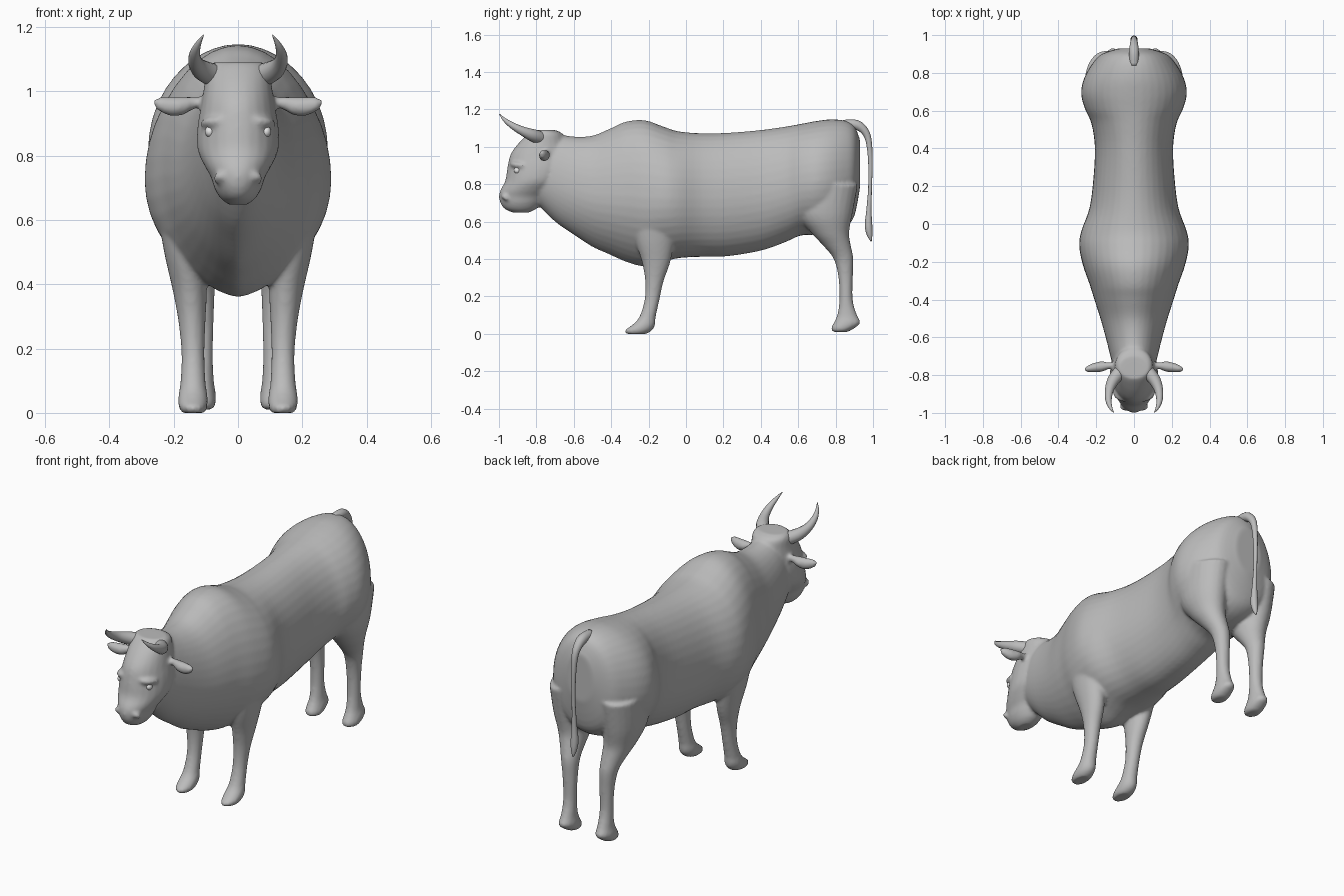
import bpy, bmesh, math
from mathutils import Vector


def material(name, rgb):
    m = bpy.data.materials.new(name)
    m.diffuse_color = (*rgb, 1)
    return m


GREY = material("grey hide", (0.5, 0.5, 0.5))
WHITE = material("white eye", (0.95, 0.95, 0.95))


def refine(rows, n=4):
    """Catmull-Rom interpolation of rows of numbers."""
    out = []
    for i in range(len(rows) - 1):
        a, b = rows[max(i - 1, 0)], rows[i]
        c, d = rows[i + 1], rows[min(i + 2, len(rows) - 1)]
        for k in range(n):
            t = k / n
            out.append([0.5 * (2 * q + (r - p) * t + (2 * p - 5 * q + 4 * r - s) * t * t
                               + (3 * q - p - 3 * r + s) * t ** 3)
                        for p, q, r, s in zip(a, b, c, d)])
    return out + [list(rows[-1])]


def loft(bm, rings):
    """Closed skin through rings of equal point count."""
    vs = [[bm.verts.new(p) for p in r] for r in rings]
    n = len(vs[0])
    faces = [bm.faces.new(vs[0]), bm.faces.new(vs[-1])]
    for a, b in zip(vs, vs[1:]):
        for i in range(n):
            j = (i + 1) % n
            faces.append(bm.faces.new((a[i], a[j], b[j], b[i])))
    bmesh.ops.recalc_face_normals(bm, faces=faces)


def circle(n):
    return [(math.cos(2 * math.pi * i / n), math.sin(2 * math.pi * i / n)) for i in range(n)]


def tube(bm, rows, n=14):
    """Round tube along rows of x, y, z, radius."""
    rows = refine(rows)
    pts = [Vector(r[:3]) for r in rows]
    rings = []
    for i, p in enumerate(pts):
        t = (pts[min(i + 1, len(pts) - 1)] - pts[max(i - 1, 0)]).normalized()
        ref = Vector((1, 0, 0)) if abs(t.x) < 0.8 else Vector((0, 0, 1))
        u = t.cross(ref).normalized()
        v = t.cross(u)
        rings.append([p + rows[i][3] * (c * u + s * v) for c, s in circle(n)])
    loft(bm, rings)


def slices(bm, rows, side=0, n=24):
    """Horizontal ovals: z, front y, back y, centre x, half width."""
    rings = []
    for z, yf, yb, xc, w in refine(rows):
        rings.append([((side or 1) * (xc + w * c), (yf + yb) / 2 + (yb - yf) / 2 * s, z)
                      for c, s in circle(n)])
    loft(bm, rings)


def finish(name, bm, mat):
    me = bpy.data.meshes.new(name)
    bm.to_mesh(me)
    bm.free()
    me.materials.append(mat)
    me.polygons.foreach_set("use_smooth", [True] * len(me.polygons))
    ob = bpy.data.objects.new(name, me)
    bpy.context.collection.objects.link(ob)
    return ob


# Torso and neck: y, bottom z, top z, half width, belly sharpness
skin = bmesh.new()
torso = [(-0.80, 0.70, 1.07, 0.10, 1), (-0.70, 0.60, 1.07, 0.125, 1.1),
         (-0.60, 0.53, 1.055, 0.15, 1.2), (-0.50, 0.465, 1.06, 0.178, 1.4),
         (-0.40, 0.42, 1.10, 0.21, 1.4), (-0.32, 0.385, 1.135, 0.235, 1.4),
         (-0.22, 0.36, 1.142, 0.27, 1.3), (-0.12, 0.385, 1.108, 0.29, 1.2),
         (-0.04, 0.405, 1.083, 0.28, 1), (0.08, 0.412, 1.073, 0.237, 1),
         (0.22, 0.415, 1.075, 0.217, 1), (0.40, 0.445, 1.09, 0.207, 1),
         (0.53, 0.49, 1.108, 0.225, 1), (0.61, 0.525, 1.122, 0.26, 1),
         (0.69, 0.53, 1.137, 0.28, 1), (0.77, 0.54, 1.147, 0.265, 1),
         (0.85, 0.57, 1.14, 0.22, 1), (0.90, 0.63, 1.11, 0.17, 1),
         (0.93, 0.78, 1.04, 0.08, 1)]
rings = []
for y, zb, zt, w, sharp in refine(torso):
    zc = zb + (zt - zb) * 0.47
    rings.append([(w * math.copysign(abs(c) ** (sharp if s < 0 else 1), c), y,
                   zc + s * ((zt - zc) if s > 0 else (zc - zb))) for c, s in circle(40)])
loft(skin, rings)

# Head: stacked ovals from chin to poll
slices(skin, [(0.648, -0.925, -0.84, 0, 0.03), (0.668, -0.97, -0.80, 0, 0.055),
              (0.70, -0.993, -0.77, 0, 0.074), (0.735, -1.0, -0.74, 0, 0.085),
              (0.77, -0.992, -0.70, 0, 0.105), (0.82, -0.966, -0.65, 0, 0.126),
              (0.89, -0.955, -0.62, 0, 0.126), (0.96, -0.938, -0.62, 0, 0.114),
              (1.02, -0.895, -0.64, 0, 0.105), (1.07, -0.845, -0.66, 0, 0.098),
              (1.09, -0.82, -0.70, 0, 0.08)])

for side in (-1, 1):
    # Front leg with hoof
    slices(skin, [(0.0, -0.32, -0.21, 0.138, 0.036), (0.02, -0.325, -0.18, 0.14, 0.045),
                  (0.05, -0.285, -0.165, 0.14, 0.046), (0.09, -0.25, -0.162, 0.14, 0.040),
                  (0.18, -0.222, -0.142, 0.14, 0.036), (0.28, -0.218, -0.12, 0.143, 0.042),
                  (0.38, -0.235, -0.085, 0.15, 0.053), (0.50, -0.27, -0.06, 0.165, 0.065),
                  (0.65, -0.29, -0.03, 0.18, 0.075)], side)
    # Hind leg with thigh and hoof
    slices(skin, [(0.01, 0.785, 0.865, 0.112, 0.034), (0.03, 0.775, 0.90, 0.113, 0.044),
                  (0.06, 0.79, 0.933, 0.113, 0.044), (0.10, 0.808, 0.915, 0.112, 0.037),
                  (0.18, 0.82, 0.892, 0.112, 0.034), (0.30, 0.815, 0.892, 0.113, 0.038),
                  (0.40, 0.79, 0.895, 0.118, 0.047), (0.47, 0.735, 0.882, 0.128, 0.062),
                  (0.54, 0.67, 0.872, 0.14, 0.08), (0.64, 0.60, 0.89, 0.15, 0.10),
                  (0.80, 0.60, 0.92, 0.15, 0.11)], side)
    # Ear: flattened leaf pointing sideways; x, y, z, half depth, half height
    ear = [(0.08, -0.75, 0.965, 0.014, 0.015), (0.13, -0.75, 0.965, 0.018, 0.018),
           (0.17, -0.755, 0.955, 0.028, 0.028), (0.21, -0.76, 0.953, 0.026, 0.030),
           (0.245, -0.767, 0.96, 0.018, 0.022), (0.262, -0.77, 0.964, 0.006, 0.010)]
    loft(skin, [[(side * x, y + a * c, z + b * s) for c, s in circle(16)]
                for x, y, z, a, b in refine(ear)])
    # Brow ridge and nostril rim
    tube(skin, [(side * 0.05, -0.935, 0.91, 0.008), (side * 0.085, -0.915, 0.905, 0.016),
                (side * 0.112, -0.87, 0.90, 0.008)])
    tube(skin, [(side * 0.04, -0.985, 0.735, 0.008), (side * 0.06, -0.972, 0.735, 0.014),
                (side * 0.068, -0.955, 0.715, 0.008)])

# Blend all hide parts into one continuous skin
body = finish("body", skin, GREY)
blend = body.modifiers.new("Blend", 'REMESH')
blend.mode = 'VOXEL'
blend.voxel_size = 0.009
blend.use_smooth_shade = True
relax = body.modifiers.new("Relax", 'SMOOTH')
relax.factor = 0.5
relax.iterations = 6

# Horns
for side, label in ((-1, "left"), (1, "right")):
    bm = bmesh.new()
    tube(bm, [(side * 0.06, -0.77, 1.045, 0.036), (side * 0.105, -0.82, 1.062, 0.033),
              (side * 0.13, -0.875, 1.085, 0.024), (side * 0.135, -0.93, 1.115, 0.017),
              (side * 0.125, -0.97, 1.145, 0.010), (side * 0.108, -0.997, 1.175, 0.002)])
    finish(label + "_horn", bm, GREY)
    # Eye
    bm = bmesh.new()
    bmesh.ops.create_uvsphere(bm, u_segments=16, v_segments=10, radius=0.018)
    for v in bm.verts:
        v.co = (v.co.x * 0.85 + side * 0.0875, v.co.y - 0.902, v.co.z + 0.875)
    finish(label + "_eye", bm, WHITE)

# Tail with a tuft
bm = bmesh.new()
tube(bm, [(0, 0.84, 1.12, 0.024), (0, 0.91, 1.118, 0.026), (0, 0.955, 1.085, 0.021),
          (0, 0.977, 1.03, 0.016), (0, 0.986, 0.92, 0.012), (0, 0.984, 0.78, 0.010),
          (0, 0.978, 0.66, 0.014), (0, 0.976, 0.58, 0.020), (0, 0.982, 0.53, 0.015),
          (0, 0.99, 0.495, 0.003)])
finish("tail", bm, GREY)
